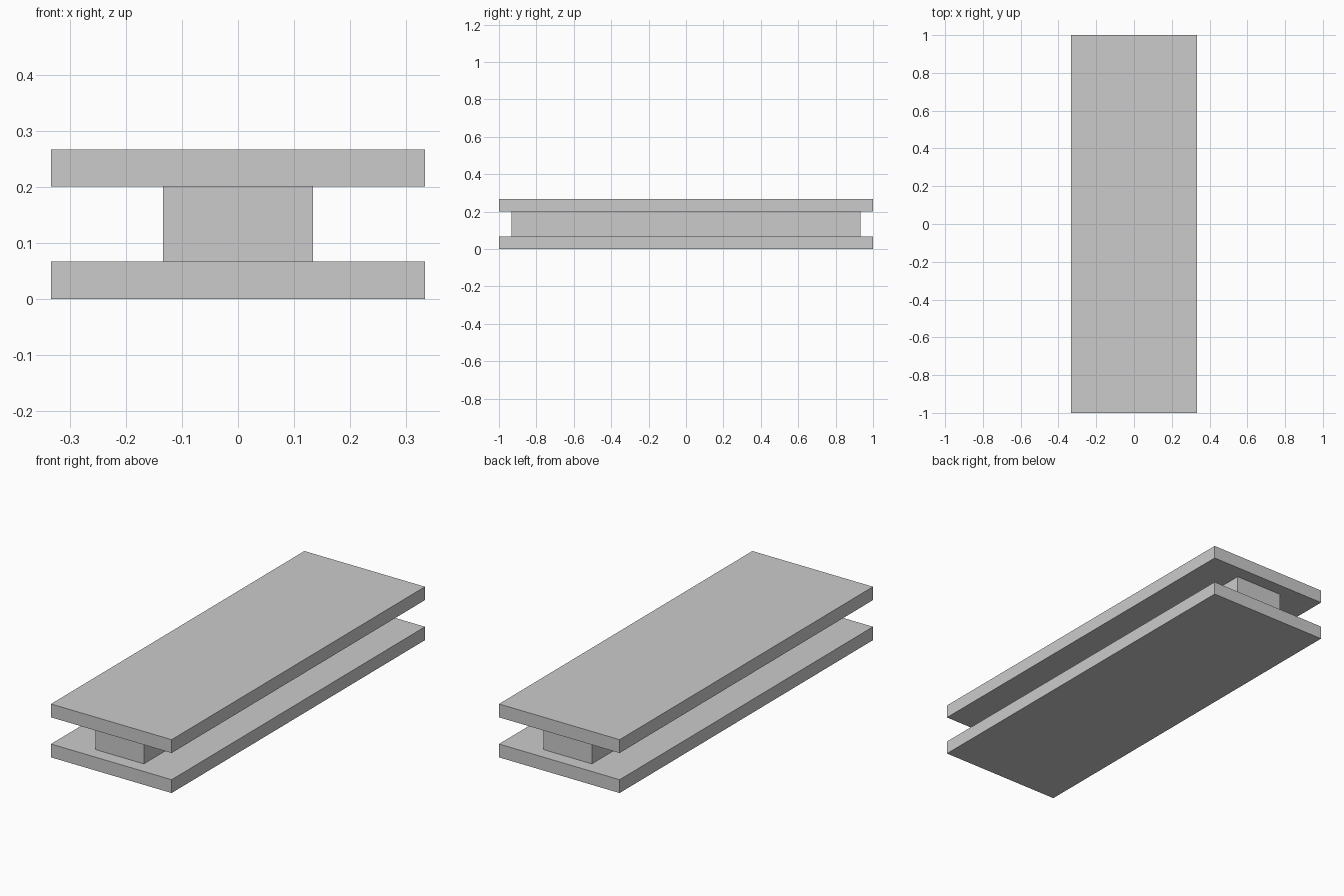
import bpy

if "Cube" in bpy.data.objects:
    bpy.data.objects.remove(bpy.data.objects["Cube"])


def box(name, size, z_bottom):
    """Add a box centred on x and y, resting at z_bottom."""
    bpy.ops.mesh.primitive_cube_add(size=1, location=(0, 0, z_bottom + size[2] / 2))
    obj = bpy.context.object
    obj.name = name
    obj.scale = size
    bpy.ops.object.transform_apply(location=False, rotation=False, scale=True)
    return obj


U = 1 / 15  # plate thickness

# Two equal plates separated by a narrower, slightly shorter core
box("bottom_plate", (10 * U, 30 * U, U), 0)
box("core", (4 * U, 28 * U, 2 * U), U)
box("top_plate", (10 * U, 30 * U, U), 3 * U)
